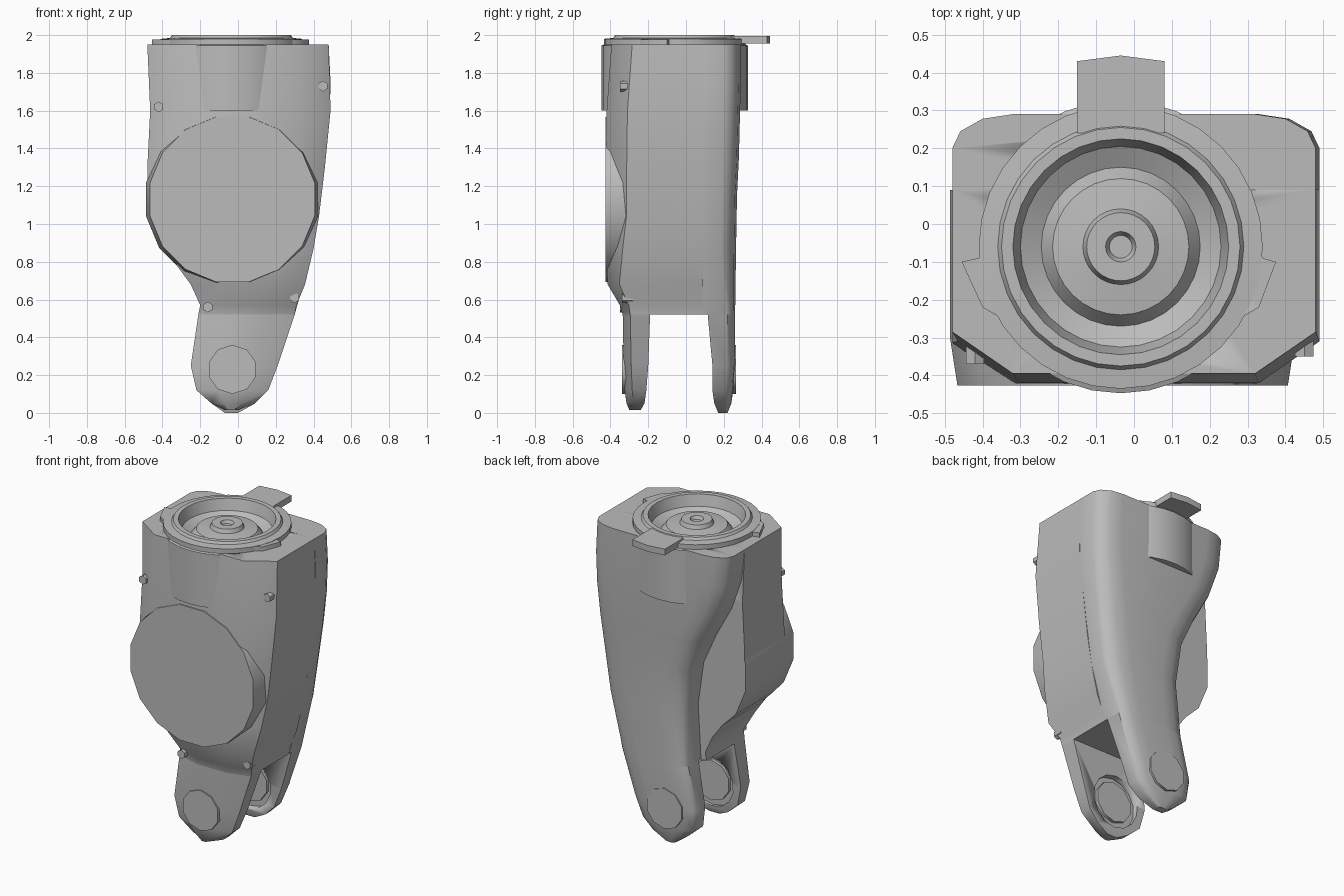
import bpy
import bmesh
import math
from mathutils import Vector

if "Cube" in bpy.data.objects:
    bpy.data.objects.remove(bpy.data.objects["Cube"])

GREY = (0.5, 0.5, 0.5, 1)
mat = bpy.data.materials.new("plain grey")
mat.use_nodes = True
mat.diffuse_color = GREY
mat.node_tree.nodes["Principled BSDF"].inputs["Base Color"].default_value = GREY


def finish(name, bm, angle=40):
    bmesh.ops.recalc_face_normals(bm, faces=bm.faces)
    mesh = bpy.data.meshes.new(name)
    bm.to_mesh(mesh)
    bm.free()
    ob = bpy.data.objects.new(name, mesh)
    bpy.context.collection.objects.link(ob)
    mesh.materials.append(mat)
    bpy.ops.object.select_all(action="DESELECT")
    ob.select_set(True)
    bpy.context.view_layer.objects.active = ob
    bpy.ops.object.shade_smooth_by_angle(angle=math.radians(angle))
    return ob


def skin(bm, rings):
    """Bridge equal-length rings of points and cap both ends."""
    rows = [[bm.verts.new(p) for p in ring] for ring in rings]
    n = len(rows[0])
    for a, b in zip(rows, rows[1:]):
        for i in range(n):
            j = (i + 1) % n
            bm.faces.new((a[i], a[j], b[j], b[i]))
    bm.faces.new(rows[0])
    bm.faces.new(rows[-1])


def y_lathe(name, x, z, profile, sides=14):
    """Solid turned about a line along y, from (y, radius) pairs."""
    bm = bmesh.new()
    turns = [math.tau * (i + 0.5) / sides for i in range(sides)]
    skin(bm, [[(x + r * math.cos(t), y, z + r * math.sin(t)) for t in turns] for y, r in profile])
    return finish(name, bm)


def z_lathe(name, profile, centre, sides=32):
    bm = bmesh.new()
    verts = [bm.verts.new((r, 0, z)) for r, z in profile]
    edges = [bm.edges.new(pair) for pair in zip(verts, verts[1:])]
    bmesh.ops.spin(bm, geom=verts + edges, axis=(0, 0, 1), cent=(0, 0, 0),
                   angle=math.tau, steps=sides, use_duplicate=False)
    bmesh.ops.remove_doubles(bm, verts=bm.verts, dist=0.0001)
    bmesh.ops.translate(bm, verts=bm.verts, vec=centre)
    return finish(name, bm)


def plate(name, outline, z0, z1):
    bm = bmesh.new()
    skin(bm, [[(x, y, z) for x, y in outline] for z in (z0, z1)])
    return finish(name, bm)


def cut(ob, cutter):
    mod = ob.modifiers.new("cut", "BOOLEAN")
    mod.operation = "DIFFERENCE"
    mod.solver = "EXACT"
    mod.object = cutter
    bpy.context.view_layer.objects.active = ob
    bpy.ops.object.modifier_apply(modifier=mod.name)


def half_shell(name, sections, corner):
    """Loft of D-shaped sections: flat on the inner y, corners cut or rounded on the outer y."""
    bm = bmesh.new()
    rings = []
    arc = [math.radians(a) for a in corner]
    for z, left, right, outer, inner in sections:
        cx = min(0.16, 0.3 * (right - left))
        cy = 0.04 + 0.07 * min(1, max(0, (z - 0.52) / 0.5))
        cy = min(cy, 0.45 * abs(outer - inner))
        sign = 1 if outer > inner else -1
        ring = [(left, inner, z), (right, inner, z)]
        ring += [(right - cx + cx * math.cos(a), outer + sign * cy * (math.sin(a) - 1), z) for a in arc]
        ring += [(left + cx - cx * math.cos(a), outer + sign * cy * (math.sin(a) - 1), z) for a in reversed(arc)]
        rings.append(ring)
    skin(bm, rings)
    return finish(name, bm)


MID = 0.09  # plane where the two halves meet

# Front half of the housing, running down into the front fork leg
front = half_shell("front_housing", [
    (1.95, -0.48, 0.48, -0.395, MID), (1.6, -0.465, 0.49, -0.42, MID),
    (1.3, -0.48, 0.46, -0.424, MID), (1.05, -0.48, 0.43, -0.424, MID),
    (0.87, -0.39, 0.4, -0.424, MID), (0.68, -0.25, 0.355, -0.415, MID),
    (0.57, -0.2, 0.31, -0.35, MID), (0.52, -0.21, 0.3, -0.335, MID),
    (0.52, -0.21, 0.3, -0.335, -0.19), (0.25, -0.25, 0.21, -0.33, -0.2),
    (0.12, -0.22, 0.16, -0.325, -0.21), (0.05, -0.14, 0.09, -0.315, -0.22),
    (0.015, -0.07, 0.0, -0.3, -0.24)], corner=(0, 90))

# Back half, pulled in on one side and running down into the back fork leg
back = half_shell("back_housing", [
    (1.95, -0.48, 0.48, 0.29, MID), (1.75, -0.46, 0.49, 0.29, MID),
    (1.55, -0.39, 0.485, 0.285, MID), (1.35, -0.28, 0.465, 0.28, MID),
    (1.15, -0.19, 0.44, 0.27, MID), (0.87, -0.15, 0.4, 0.265, MID),
    (0.52, -0.17, 0.3, 0.26, MID), (0.52, -0.17, 0.3, 0.26, 0.115),
    (0.25, -0.235, 0.21, 0.26, 0.14), (0.12, -0.22, 0.16, 0.25, 0.14),
    (0.05, -0.14, 0.09, 0.24, 0.15), (0.0, -0.07, 0.0, 0.22, 0.17)], corner=(0, 30, 60, 90))

# Round motor drum on the front, with a bevelled face
y_lathe("motor_drum", -0.03, 1.13, [(-0.426, 0.445), (-0.3, 0.465), (MID, 0.465)], sides=16)

# Top socket: collar, rim, trough and raised centre boss
CENTRE = Vector((-0.035, -0.06, 0))
bore = z_lathe("bore_cutter", [(0, 1.7), (0.3, 1.7), (0.3, 2.1), (0, 2.1)], CENTRE)
for shell in (front, back):
    cut(shell, bore)
bpy.data.objects.remove(bore)
z_lathe("top_socket", [
    (0, 1.6), (0.387, 1.6), (0.387, 1.945), (0.375, 1.95), (0.375, 1.98), (0.325, 1.985),
    (0.315, 2), (0.285, 2), (0.265, 1.93), (0.21, 1.9), (0.18, 1.94),
    (0.1, 1.95), (0.09, 1.975), (0.04, 1.975), (0.03, 1.955), (0, 1.955)], CENTRE)

# Side ears of the collar and the locking tab behind it
ears = plate("collar_ears", [(-0.4, -0.22), (-0.3, -0.28), (0.23, -0.28), (0.33, -0.22), (0.375, -0.1),
                             (0.34, -0.09), (0.3, 0.06), (-0.37, 0.06), (-0.41, -0.09), (-0.455, -0.1)],
             1.9, 1.978)
ear_bore = z_lathe("ear_cutter", [(0, 1.8), (0.33, 1.8), (0.33, 2.1), (0, 2.1)], CENTRE)
cut(ears, ear_bore)
bpy.data.objects.remove(ear_bore)
plate("locking_tab", [(-0.15, 0.24), (0.08, 0.24), (0.08, 0.43), (-0.035, 0.445), (-0.15, 0.43)],
      1.955, 1.995)

# Pivot pins, nearly flush outside and sitting in a round recess on the inner faces
for label, shell, outer, inner, step in (("front", front, -0.34, -0.2, -1), ("back", back, 0.265, 0.14, 1)):
    recess = y_lathe("recess_cutter", -0.03, 0.23, [(inner + step * 0.035, 0.165), (inner - step * 0.1, 0.165)])
    cut(shell, recess)
    bpy.data.objects.remove(recess)
    y_lathe(label + "_pivot_pin", -0.03, 0.23, [(outer, 0.13), (inner + step * 0.015, 0.13)], sides=10)

# Small bolt heads on the front
for i, (x, y, z) in enumerate([(-0.42, -0.37, 1.62), (0.45, -0.35, 1.73),
                               (0.3, -0.34, 0.61), (-0.16, -0.35, 0.56)]):
    y_lathe("bolt_head_%d" % (i + 1), x, z, [(y, 0.028), (y + 0.06, 0.028)], sides=6)
